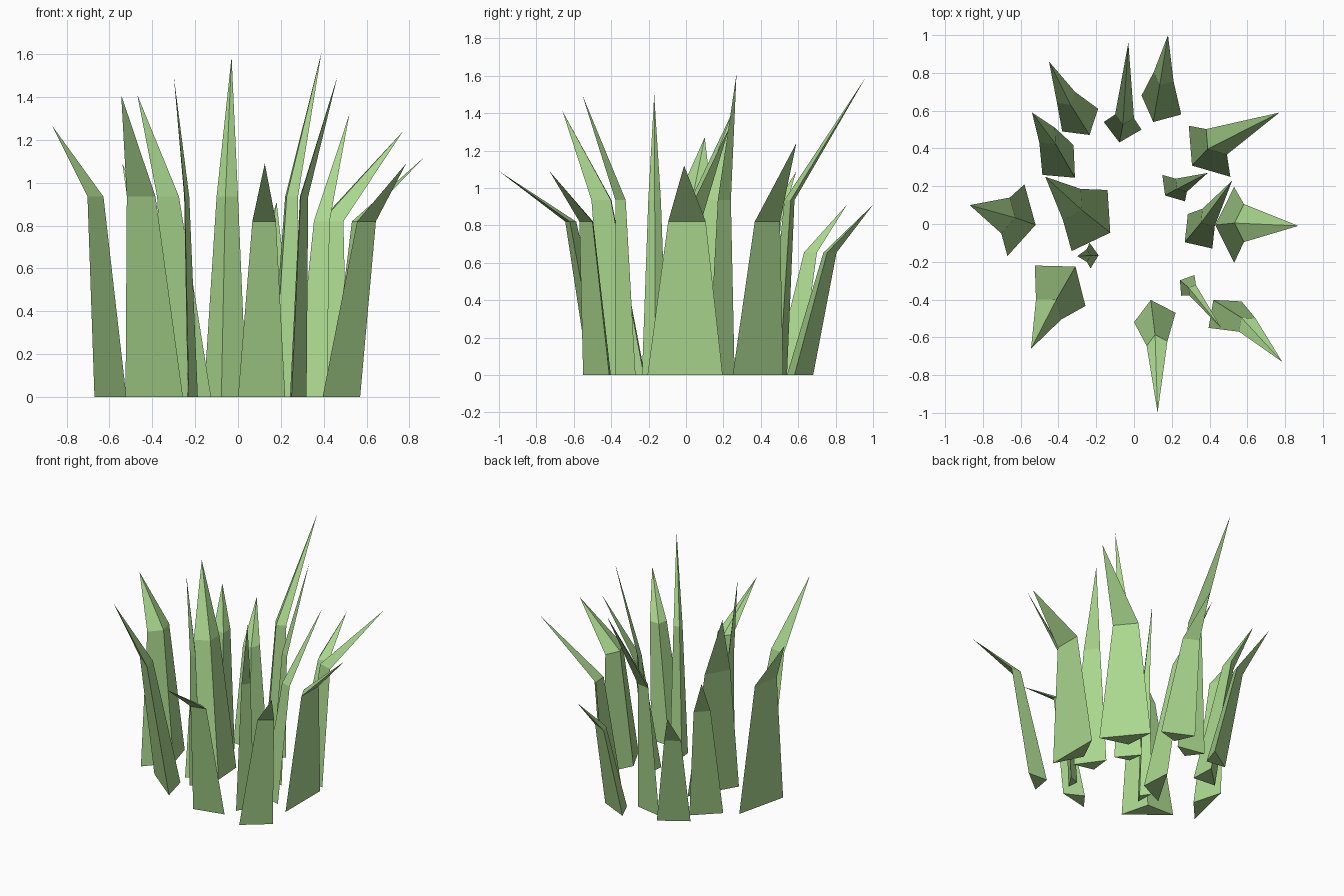
import bpy
from mathutils import Vector

if "Cube" in bpy.data.objects:
    bpy.data.objects.remove(bpy.data.objects["Cube"])

green = bpy.data.materials.new("leaf_green")
green.diffuse_color = (0.40, 0.68, 0.27, 1)
green.use_nodes = True
green.node_tree.nodes["Principled BSDF"].inputs["Base Color"].default_value = green.diffuse_color

# Blades grouped by the height of their bend:
# base edge start, base edge end, keel depth, bend centre, tip
tall = [
    ((-.16, .54), (.04, .50), .09, (-.05, .57), (-.03, .96, 1.59)),
    ((.15, .26), (.27, .12), .06, (.25, .205), (.39, .27, 1.61)),
    ((.32, -.27), (.25, -.38), .05, (.31, -.35), (.465, -.555, 1.50)),
    ((-.525, -.22), (-.257, -.434), .13, (-.452, -.452), (-.545, -.66, 1.41)),
    ((-.58, .21), (-.67, -.17), .107, (-.68, .045), (-.87, .10, 1.27)),
    ((-.14, .18), (-.33, -.143), .127, (-.33, .105), (-.47, .25, 1.41)),
    ((-.235, -.10), (-.23, -.235), .045, (-.25, -.168), (-.30, -.17, 1.50)),
]
medium = [
    ((.29, .52), (.51, .25), .12, (.437, .435), (.77, .59, 1.24)),
    ((.285, .053), (.415, -.13), .10, (.395, .035), (.52, .23, 1.32)),
    ((.53, .196), (.53, -.206), .10, (.582, .005), (.87, -.01, 1.12)),
    ((.57, -.41), (.395, -.55), .10, (.60, -.535), (.785, -.73, 1.09)),
    ((0, -.52), (.22, -.47), .095, (.122, -.633), (.125, -1, 1.09)),
    ((-.32, .418), (-.485, .26), .13, (-.46, .47), (-.54, .59, 1.09)),
]
short = [
    ((-.19, .61), (-.38, .49), .093, (-.36, .67), (-.45, .86, .91)),
    ((.04, .68), (.25, .58), .10, (.157, .78), (.18, 1, .91)),
]


def triangle(centre, half_edge, keel, z):
    points = (centre - half_edge, centre + half_edge, centre + keel)
    return [(p.x, p.y, z) for p in points]


def blade(name, start, end, depth, bend, tip, bend_z):
    a, b = Vector(start), Vector(end)
    centre, half = (a + b) / 2, (b - a) / 2
    # the keel faces the middle of the clump
    keel = Vector((-half.y, half.x)).normalized() * depth
    if keel.dot(centre) > 0:
        keel = -keel
    verts = triangle(centre, half, keel, 0)
    verts += triangle(Vector(bend), half * .5, keel * .5, bend_z)
    verts.append(tip)
    faces = [(2, 1, 0)]
    for i in range(3):
        j = (i + 1) % 3
        faces += [(i, j, j + 3, i + 3), (i + 3, j + 3, 6)]
    if half.cross(keel) < 0:
        faces = [f[::-1] for f in faces]
    mesh = bpy.data.meshes.new(name)
    mesh.from_pydata(verts, [], faces)
    mesh.materials.append(green)
    bpy.context.collection.objects.link(bpy.data.objects.new(name, mesh))


# Clump of grass
for label, group, bend_z in (("tall", tall, .935), ("medium", medium, .82),
                             ("short", short, .655)):
    for n, spec in enumerate(group, 1):
        blade(f"{label}_grass_blade_{n}", *spec, bend_z)
